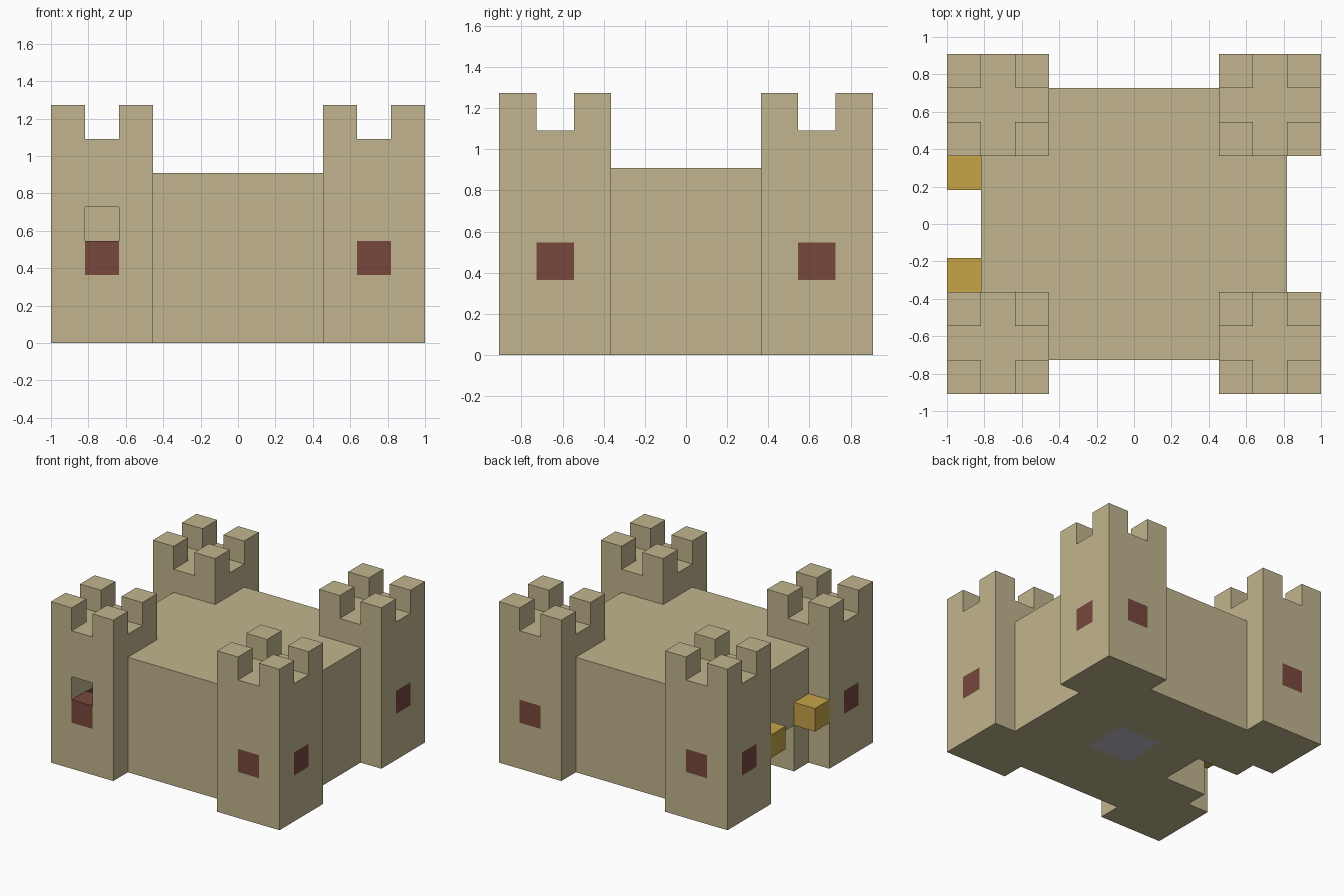
import bpy
import bmesh
from mathutils import Vector

U = 2 / 11  # one building block

cube = bpy.data.objects.get("Cube")
if cube:
    bpy.data.objects.remove(cube, do_unlink=True)


def material(name, rgb):
    linear = [((c / 255 + 0.055) / 1.055) ** 2.4 for c in rgb] + [1]
    mat = bpy.data.materials.new(name)
    mat.use_nodes = True
    mat.diffuse_color = linear
    node = next(n for n in mat.node_tree.nodes if n.type == 'BSDF_PRINCIPLED')
    node.inputs["Base Color"].default_value = linear
    return mat


sand = material("sandstone", (193, 181, 142))
red = material("window_red", (119, 72, 60))
gold = material("lantern_gold", (198, 163, 72))
grey = material("floor_grey", (190, 190, 200))


def prism(name, outline, z0, z1, mat):
    """Extrude a ground outline, in block units, from z0 to z1."""
    bm = bmesh.new()
    base = bm.faces.new([bm.verts.new((x * U, y * U, z0 * U)) for x, y in outline])
    top = bmesh.ops.extrude_face_region(bm, geom=[base])["geom"]
    bmesh.ops.translate(bm, vec=Vector((0, 0, (z1 - z0) * U)),
                        verts=[g for g in top if isinstance(g, bmesh.types.BMVert)])
    bmesh.ops.recalc_face_normals(bm, faces=bm.faces)
    mesh = bpy.data.meshes.new(name)
    bm.to_mesh(mesh)
    bm.free()
    mesh.materials.append(mat)
    obj = bpy.data.objects.new(name, mesh)
    bpy.context.collection.objects.link(obj)
    return obj


def block(name, lo, hi, mat):
    outline = [(lo[0], lo[1]), (hi[0], lo[1]), (hi[0], hi[1]), (lo[0], hi[1])]
    return prism(name, outline, lo[2], hi[2], mat)


def cut(obj, lo, hi):
    """Remove a box from the object and bake the result."""
    cutter = block("cutter", lo, hi, sand)
    cutter.hide_render = True
    mod = obj.modifiers.new("cut", 'BOOLEAN')
    mod.operation = 'DIFFERENCE'
    mod.solver = 'EXACT'
    mod.object = cutter
    graph = bpy.context.evaluated_depsgraph_get()
    graph.update()
    mesh = bpy.data.meshes.new_from_object(obj.evaluated_get(graph))
    obj.modifiers.clear()
    obj.data = mesh
    bpy.data.objects.remove(cutter, do_unlink=True)


# Keep: cross-shaped plan, hollow hall, gate tunnel on the right side
quarter = [(2.5, 4), (2.5, 2), (4.5, 2)]
plan = quarter + [(x, -y) for x, y in reversed(quarter)]
plan += [(-x, -y) for x, y in quarter] + [(-x, y) for x, y in reversed(quarter)]
keep = prism("keep", plan, 0, 5, sand)
cut(keep, (-2.5, -2, 1), (2.5, 2, 4))
cut(keep, (-5, -1, -0.5), (-2.5, 1, 2))
cut(keep, (-0.5, -1, -0.5), (1.5, 1, 1.5))
block("hall_floor_slab", (-0.5, -1, 0), (1.5, 1, 1), grey)

# Corner towers with hollow shafts, battlements and windows
for sx, side in ((-1, "right"), (1, "left")):
    for sy, end in ((-1, "front"), (1, "back")):
        tag = f"{end}_{side}"
        x = 2.5 if sx > 0 else -5.5
        y = 2 if sy > 0 else -5
        tower = block(f"{tag}_tower", (x, y, 0), (x + 3, y + 3, 7), sand)
        cut(tower, (x + 1, y - 1, 6), (x + 2, y + 4, 8))
        cut(tower, (x - 1, y + 1, 6), (x + 4, y + 2, 8))
        cut(tower, (x + 1, y + 1, 1), (x + 2, y + 2, 5))

        # window in the outer side wall
        wx = x + 2 if sx > 0 else x
        reach = (wx, wx + 2) if sx > 0 else (wx - 1, wx + 1)
        cut(tower, (reach[0], y + 1, 2), (reach[1], y + 2, 3))
        block(f"{tag}_side_window", (wx, y + 1, 2), (wx + 1, y + 2, 3), red)

        # window in the outer end wall, with one opening left above it
        wy = y + 2 if sy > 0 else y
        reach = (wy, wy + 2) if sy > 0 else (wy - 1, wy + 1)
        top = 4 if tag == "front_right" else 3
        cut(tower, (x + 1, reach[0], 2), (x + 2, reach[1], top))
        block(f"{tag}_end_window", (x + 1, wy, 2), (x + 2, wy + 1, 3), red)

# Lanterns beside the gate
for y, end in ((-2, "front"), (1, "back")):
    block(f"{end}_gate_lantern", (-5.5, y, 2), (-4.5, y + 1, 3), gold)
